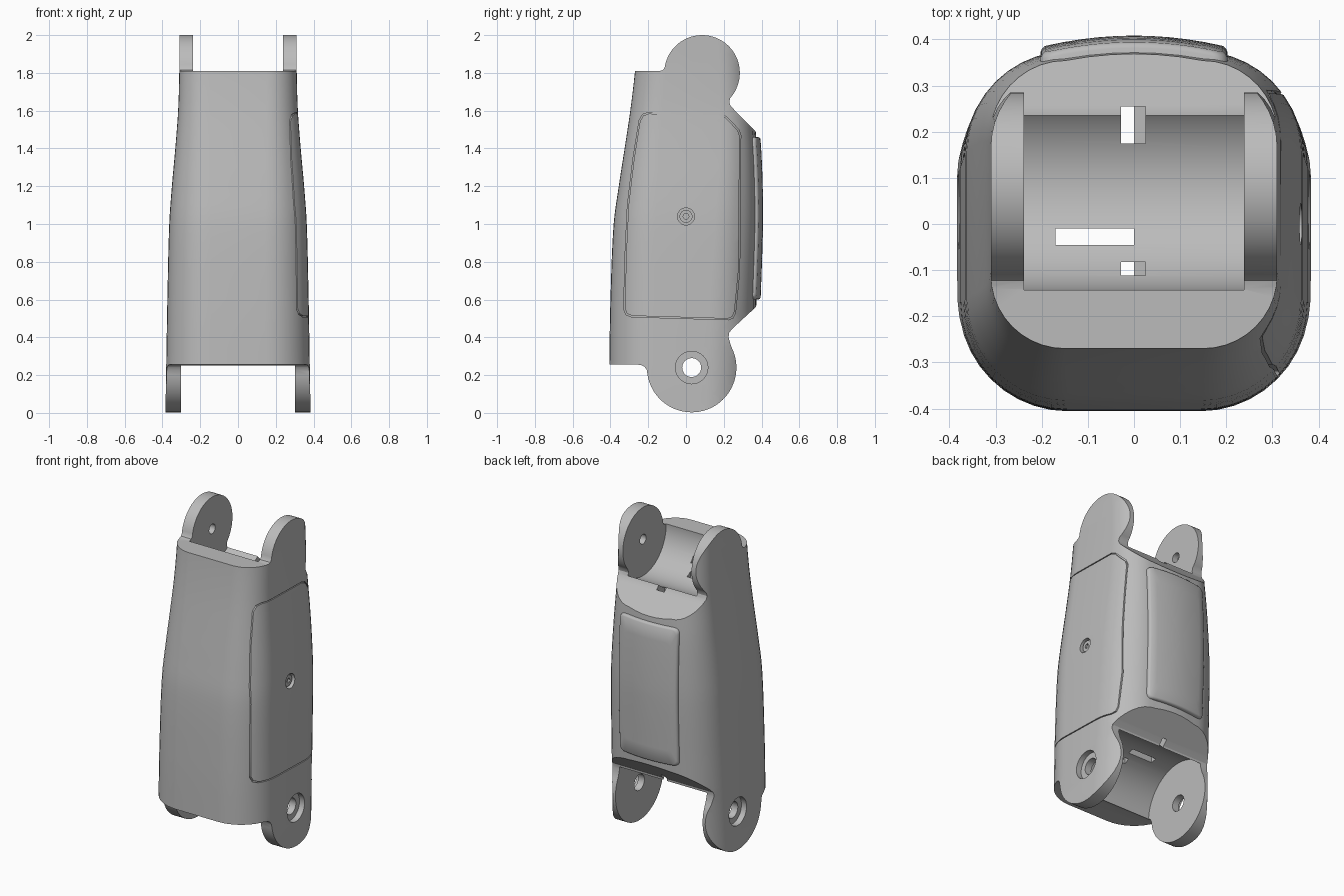
import bpy, bmesh, math
from math import sin, cos, pi, radians

old = bpy.data.objects.get("Cube")
if old:
    bpy.data.objects.remove(old)

grey = bpy.data.materials.new("plain_grey")
grey.use_nodes = True
colour = (0.5, 0.5, 0.5, 1)
grey.diffuse_color = colour
grey.node_tree.nodes["Principled BSDF"].inputs["Base Color"].default_value = colour

# Outer shell stations: height, half width, front y, back y
STATIONS = [(-0.05, .385, -.408, .35), (.25, .38, -.406, .36), (.6, .374, -.4, .373),
            (1.0, .364, -.383, .386), (1.2, .35, -.356, .384), (1.4, .332, -.325, .376),
            (1.6, .317, -.295, .36), (1.8, .311, -.271, .35), (2.05, .31, -.25, .34)]
BOW = 0.6  # curvature of the back face across its width


def station(z):
    """Smoothly interpolate the station table at a height."""
    i = max(k for k in range(len(STATIONS) - 1) if STATIONS[k][0] <= z or k == 0)
    last = len(STATIONS) - 1
    p = [STATIONS[min(max(i + d, 0), last)] for d in (-1, 0, 1, 2)]
    t = (z - p[1][0]) / (p[2][0] - p[1][0])
    span = p[2][0] - p[1][0]
    out = []
    for c in (1, 2, 3):
        m1 = (p[2][c] - p[0][c]) / (p[2][0] - p[0][0]) * span
        m2 = (p[3][c] - p[1][c]) / (p[3][0] - p[1][0]) * span
        out.append((2*t**3 - 3*t*t + 1) * p[1][c] + (t**3 - 2*t*t + t) * m1
                   + (3*t*t - 2*t**3) * p[2][c] + (t**3 - t*t) * m2)
    return out


def arc(cx, cy, r, a0, a1, n):
    angles = [radians(a0 + (a1 - a0) * i / n) for i in range(n + 1)]
    return [(cx + r * cos(a), cy + r * sin(a)) for a in angles]


def loft(name, rings):
    """Skin closed rings of points and cap both ends."""
    bm = bmesh.new()
    loops = [[bm.verts.new(p) for p in ring] for ring in rings]
    for a, b in zip(loops, loops[1:]):
        for i in range(len(a)):
            j = (i + 1) % len(a)
            bm.faces.new((a[i], a[j], b[j], b[i]))
    bm.faces.new(loops[0])
    bm.faces.new(loops[-1])
    bmesh.ops.recalc_face_normals(bm, faces=bm.faces)
    mesh = bpy.data.meshes.new(name)
    bm.to_mesh(mesh)
    bm.free()
    mesh.materials.append(grey)
    ob = bpy.data.objects.new(name, mesh)
    bpy.context.collection.objects.link(ob)
    return ob


def prism(name, outline, x0, x1):
    """Extrude a (y, z) outline along x."""
    return loft(name, [[(x, y, z) for y, z in outline] for x in (x0, x1)])


def box(name, x0, x1, y0, y1, z0, z1):
    return prism(name, [(y0, z0), (y1, z0), (y1, z1), (y0, z1)], x0, x1)


def rod(name, y, z, r, x0, x1, n=32):
    return prism(name, arc(y, z, r, 0, 360, n)[:-1], x0, x1)


def combine(ob, cutter, operation="DIFFERENCE"):
    mod = ob.modifiers.new("cut", "BOOLEAN")
    mod.operation, mod.object, mod.solver = operation, cutter, "EXACT"
    bpy.context.view_layer.objects.active = ob
    bpy.ops.object.modifier_apply(modifier=mod.name)
    bpy.data.objects.remove(cutter)


def smooth(ob, angle=30):
    bpy.ops.object.select_all(action="DESELECT")
    ob.select_set(True)
    bpy.context.view_layer.objects.active = ob
    bpy.ops.object.shade_smooth_by_angle(angle=radians(angle))


def section(z, scale=1.0):
    """Rounded-square outline of the shell at a height."""
    w, f, b = station(z)
    r = .16 + (w - .31) * 1.1
    xf = w - r
    half = arc(xf, f + r, r, -90, 0, 10) + arc(xf, b - BOW * xf * xf - r, r, 0, 90, 10)
    half += [(xf * k, b - BOW * (xf * k) ** 2) for k in (.66, .33)]
    ring = half + [(0, b)] + [(-x, y) for x, y in reversed(half)]
    return [(x * scale, y * scale, z) for x, y in ring]


levels = [-.05 + 2.1 * i / 42 for i in range(43)]
body = loft("limb_body", [section(z) for z in levels])
core = loft("seam_core", [section(z, .977) for z in levels])

# Side silhouette with the round lugs at both ends
TOP, BOTTOM = (.085, 1.8), (.03, .24)
side = arc(*TOP, .2, 172, -42, 40)
side += [(.229, 1.645), (.236, 1.625), (.26, 1.6), (.5, 1.36), (.5, .68), (.25, .45),
         (.228, .425), (.225, .4)]
side += arc(*BOTTOM, .237, 28, -170, 40)
side += [(-.208, .228), (-.22, .245), (-.238, .253), (-.26, .256), (-.5, .256),
         (-.5, 1.81), (-.14, 1.81), (-.122, 1.815)]
combine(body, prism("silhouette", side, -.6, .6), "INTERSECT")

# Round channels between the lugs
combine(body, rod("upper_channel", *TOP, .228, -.238, .238, 72))
combine(body, rod("lower_channel", *BOTTOM, .261, -.302, .302, 72))

# Cavity and cable slots
combine(body, box("cavity", -.2, .2, -.22, .27, .62, 1.4))
for z0, z1, x1 in ((1.3, 1.75, .025), (.28, .7, 0)):
    combine(body, box("rear_slot", -.028, x1, .175, .255, z0, z1))
    combine(body, box("front_slot", -.028, x1, -.112, -.082, z0, z1))
    combine(body, box("long_slot", -.17, 0, -.046, -.01, z0, z1))

# Pivot holes: blind above, through with counterbores below
combine(body, rod("upper_pivot", *TOP, .03, -.275, .275))
combine(body, rod("lower_pivot", *BOTTOM, .05, -.6, .6))
for s in (-1, 1):
    combine(body, rod("counterbore", *BOTTOM, .086, s * .345, s * .6))

# Access cover seam on the left side
cover = [(-.2, 1.59), (.18, 1.582), (.215, 1.568), (.28, 1.5), (.29, 1.47), (.284, .75),
         (.262, .53), (.25, .503), (.225, .493), (-.29, .508), (-.318, .52), (-.33, .55),
         (-.322, .85), (-.31, 1.1), (-.28, 1.35), (-.248, 1.55), (-.23, 1.58)]
cy, cz = -.02, 1.04
seam = prism("cover_seam", cover, .08, .5)
inner = [(cy + (y - cy) * .98, cz + (z - cz) * .989) for y, z in cover]
combine(seam, prism("seam_inner", inner, .05, .6))
combine(seam, core)
combine(body, seam)

# Screw recess
combine(body, rod("screw_recess", 0, 1.04, .045, .335, .5))
smooth(body)

screw = rod("cover_screw", 0, 1.04, .034, .33, .35)
combine(screw, rod("screw_socket", 0, 1.04, .016, .338, .4, 6))
smooth(screw)


# Raised pad on the back, following the shell's curve
def pad_ring(inset, lift, shrink=1.0):
    w, h, r = .203 - inset, .43 - inset, .03
    ring = []
    for sx, sz, a in ((1, 1, 0), (-1, 1, 90), (-1, -1, 180), (1, -1, 270)):
        ring += arc(sx * (w - r), sz * (h - r), r, a, a + 90, 5)
        ex, ez = ring[-1]
        horizontal = a % 180 == 0
        for k in range(1, 12):
            t = 1 - 2 * k / 12
            ring.append((ex * t, ez) if horizontal else (ex, ez * t))
    ring = [(x * shrink, 1.03 + z * shrink) for x, z in ring]
    return [(x, station(z)[2] - BOW * x * x + lift, z) for x, z in ring]


rings = [pad_ring(0, -.03), pad_ring(0, .01), pad_ring(.003, .017), pad_ring(.01, .022)]
rings += [pad_ring(.01, .022, s) for s in (.8, .6, .4, .2, .04)]
pad = loft("back_pad", rings)
smooth(pad, 50)
